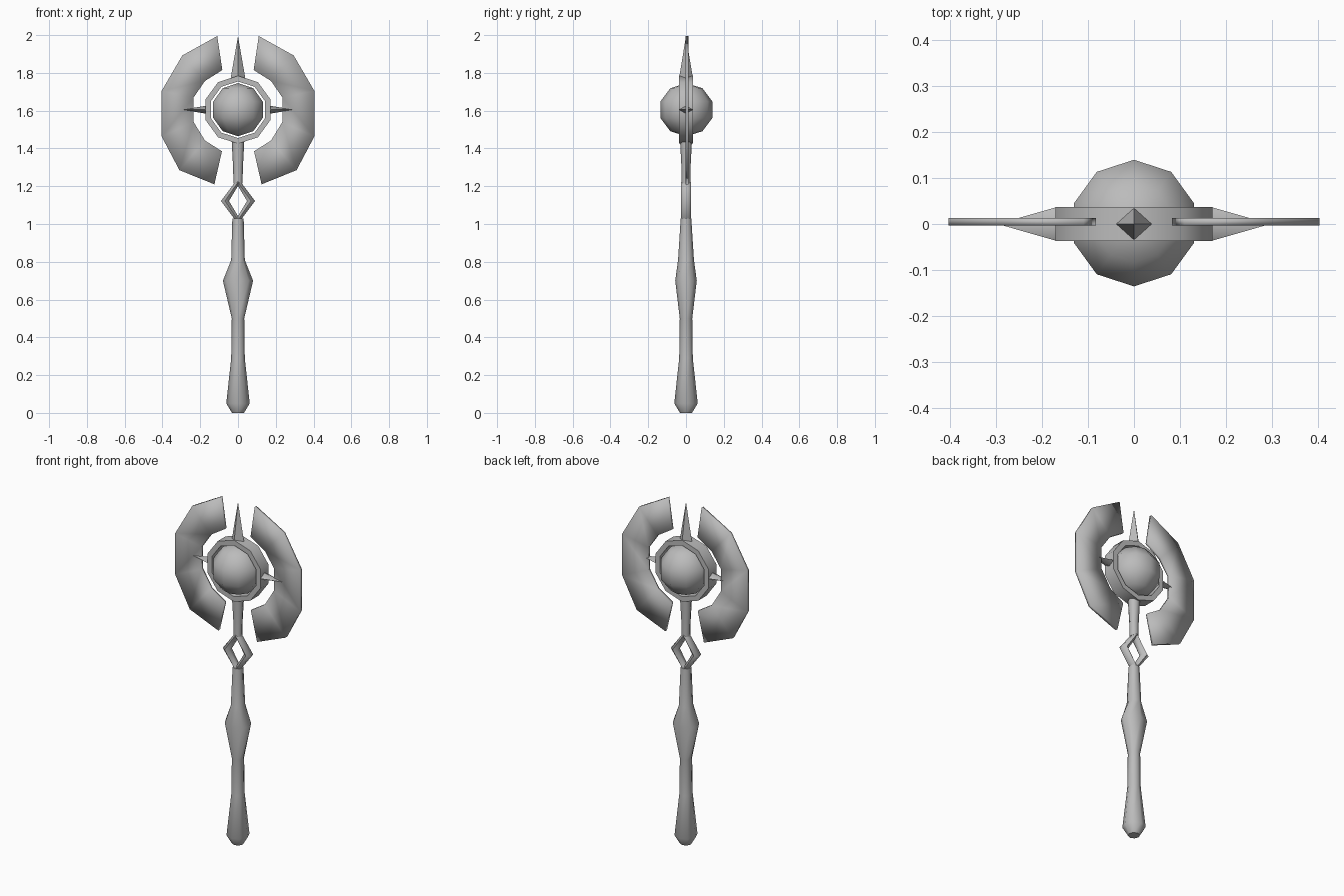
import bpy, bmesh, math
from mathutils import Vector

if "Cube" in bpy.data.objects:
    bpy.data.objects.remove(bpy.data.objects["Cube"])

metal = bpy.data.materials.new("grey metal")
metal.diffuse_color = (0.5, 0.5, 0.5, 1)
metal.use_nodes = True
metal.node_tree.nodes["Principled BSDF"].inputs["Base Color"].default_value = metal.diffuse_color
CZ = 1.605  # centre height of the head


def finish(name, bm, angle=60):
    bmesh.ops.recalc_face_normals(bm, faces=bm.faces)
    me = bpy.data.meshes.new(name)
    bm.to_mesh(me)
    bm.free()
    me.materials.append(metal)
    me.polygons.foreach_set("use_smooth", [True] * len(me.polygons))
    me.set_sharp_from_angle(angle=math.radians(angle))
    ob = bpy.data.objects.new(name, me)
    bpy.context.collection.objects.link(ob)
    return ob


def loft(name, sections, closed=False, angle=60):
    """Skin a list of equal-length point loops, capped unless closed."""
    bm = bmesh.new()
    rows = [[bm.verts.new(p) for p in s] for s in sections]
    n = len(rows[0])
    for i in range(len(rows) if closed else len(rows) - 1):
        a, b = rows[i], rows[(i + 1) % len(rows)]
        for j in range(n):
            k = (j + 1) % n
            bm.faces.new((a[j], a[k], b[k], b[j]))
    if not closed:
        bm.faces.new(rows[0])
        bm.faces.new(rows[-1])
    return finish(name, bm, angle)


def shaft(name, profile, sides=8):
    """Vertical shaft from (height, half width, half depth)."""
    turn = [2 * math.pi * i / sides for i in range(sides)]
    return loft(name, [[(rx * math.cos(t), ry * math.sin(t), z) for t in turn]
                       for z, rx, ry in profile])


# handle and neck
shaft("handle", [(0, .032, .032), (.05, .062, .062), (.29, .036, .036), (.5, .033, .033),
                 (.7, .08, .057), (.81, .036, .042), (1.03, .03, .028)])
shaft("neck", [(1.215, .024, .024), (1.3, .026, .024), (1.45, .034, .032)])

# open diamond link between handle and neck
section = [(0, -.012), (.5, -.026), (1, -.012), (1, .012), (.5, .026), (0, .012)]
corners = [(1, 0), (0, 1), (-1, 0), (0, -1)]
loft("diamond_link", [[(cx * (.048 + .042 * t), y, 1.122 + cz * (.08 + .04 * t))
                       for t, y in section] for cx, cz in corners], closed=True)

# ten-sided ring holding the orb
ring = []
for i in range(10):
    a = math.radians(90 + 36 * i)
    ring.append([(r * math.cos(a), y, CZ + r * math.sin(a))
                 for r, y in ((.15, -.037), (.18, -.037), (.18, .037), (.15, .037))])
loft("orb_ring", ring, closed=True)

# orb
bm = bmesh.new()
bmesh.ops.create_uvsphere(bm, u_segments=10, v_segments=5, radius=.145)
bmesh.ops.scale(bm, vec=(1, 1, .97), verts=bm.verts)
bmesh.ops.translate(bm, vec=(0, .002, CZ), verts=bm.verts)
finish("orb", bm, 80)


def spike(name, direction, base, tip, half):
    """Four-sided spike pointing away from the ring centre."""
    d = Vector(direction)
    side = Vector((d.z, 0, -d.x))
    c = Vector((0, 0, CZ))
    bm = bmesh.new()
    pts = [bm.verts.new(c + d * base + o) for o in
           (side * half, Vector((0, .037, 0)), -side * half, Vector((0, -.037, 0)))]
    top = bm.verts.new(c + d * tip)
    for i in range(4):
        bm.faces.new((pts[i], pts[(i + 1) % 4], top))
    bm.faces.new(pts)
    finish(name, bm)


spike("top_spike", (0, 0, 1), .165, .39, .039)
for label, s in (("left", -1), ("right", 1)):
    spike(label + "_spike", (s, 0, 0), .168, .297, .021)

# crescent blades, outer and inner edge points from top to bottom
outer = [(.11, 1.995), (.295, 1.892), (.404, 1.705), (.404, 1.463), (.31, 1.285), (.125, 1.21)]
inner = [(.083, 1.815), (.175, 1.757), (.235, 1.67), (.235, 1.54), (.175, 1.442), (.085, 1.385)]
for label, s in (("left", -1), ("right", 1)):
    loft(label + "_blade", [[(s * ix, -.003, iz), (s * ox, -.003, oz),
                             (s * ox, .013, oz), (s * ix, .013, iz)]
                            for (ox, oz), (ix, iz) in zip(outer, inner)], angle=180)
